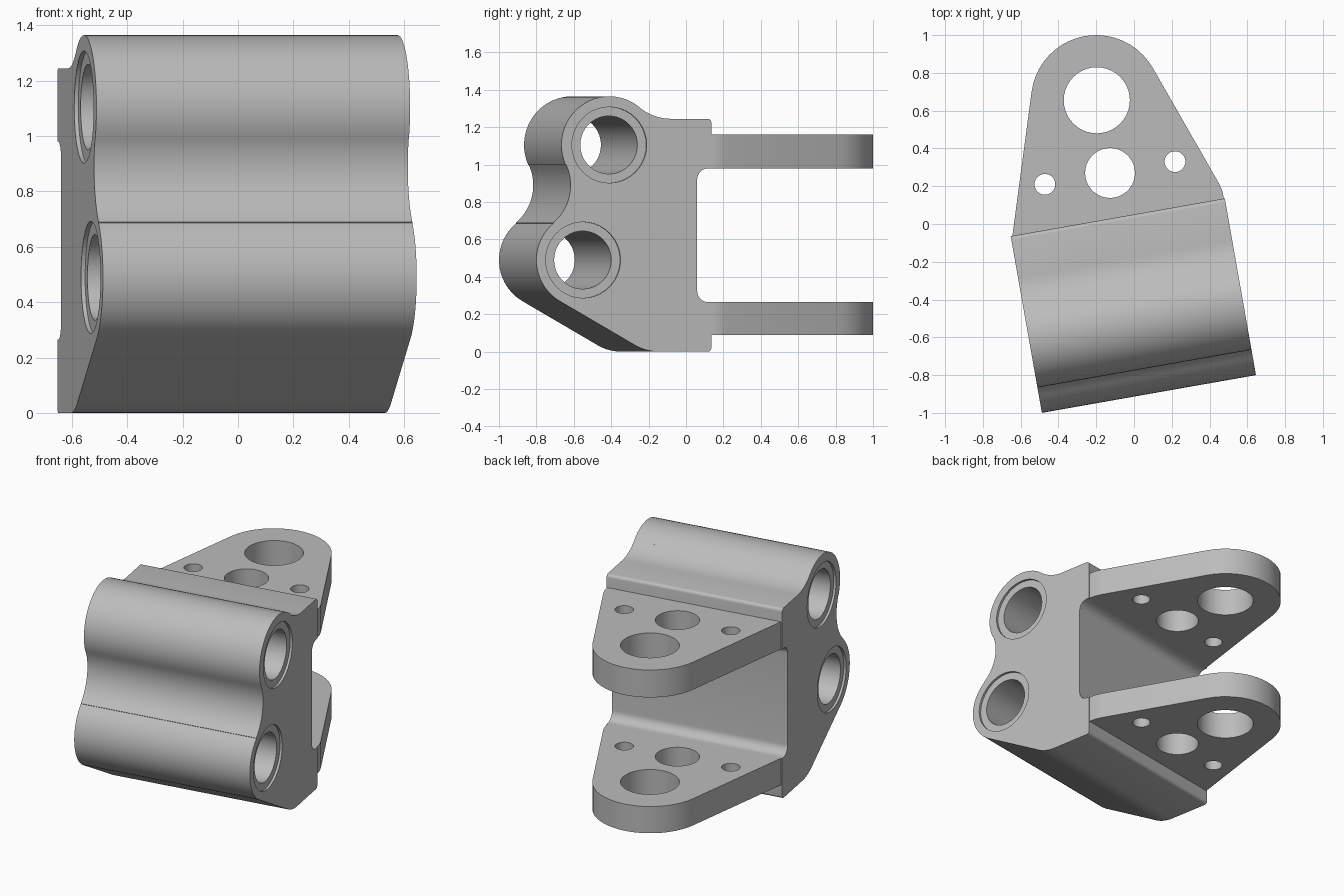
import bpy, bmesh
from math import sin, cos, radians, pi
from mathutils import Matrix, Vector

cube = bpy.data.objects.get("Cube")
if cube:
    bpy.data.objects.remove(cube)

grey = bpy.data.materials.new("machined grey")
grey.use_nodes = True
COLOUR = (0.5, 0.5, 0.5, 1)
grey.diffuse_color = COLOUR
grey.node_tree.nodes["Principled BSDF"].inputs["Base Color"].default_value = COLOUR


def arc(cx, cy, r, start, end, n=12):
    angles = [radians(start + (end - start) * i / n) for i in range(n + 1)]
    return [(cx + r * cos(a), cy + r * sin(a)) for a in angles]


def prism(name, outline, low, high, matrix=Matrix()):
    """Extrude a 2D outline along local z, then place it with a matrix."""
    bm = bmesh.new()
    face = bm.faces.new([bm.verts.new((x, y, low)) for x, y in outline])
    top = bmesh.ops.extrude_face_region(bm, geom=[face])["geom"]
    verts = [v for v in top if isinstance(v, bmesh.types.BMVert)]
    bmesh.ops.translate(bm, verts=verts, vec=(0, 0, high - low))
    bmesh.ops.transform(bm, matrix=matrix, verts=bm.verts)
    bmesh.ops.recalc_face_normals(bm, faces=bm.faces)
    mesh = bpy.data.meshes.new(name)
    bm.to_mesh(mesh)
    bm.free()
    mesh.materials.append(grey)
    obj = bpy.data.objects.new(name, mesh)
    bpy.context.collection.objects.link(obj)
    return obj


def activate(obj):
    bpy.ops.object.select_all(action="DESELECT")
    obj.select_set(True)
    bpy.context.view_layer.objects.active = obj


def drill(obj, x, y, r, low, high, matrix=Matrix()):
    cutter = prism("cutter", arc(x, y, r, 0, 351, 39), low, high, matrix)
    cutter.hide_render = True
    mod = obj.modifiers.new("hole", "BOOLEAN")
    mod.operation, mod.solver, mod.object = "DIFFERENCE", "EXACT", cutter
    activate(obj)
    bpy.ops.object.modifier_apply(modifier=mod.name)
    bpy.data.objects.remove(cutter)


def finish(obj):
    activate(obj)
    bpy.ops.object.shade_smooth_by_angle(angle=radians(28))


# Barrel body: profile in depth and height, swept across and turned 10 degrees
across = Matrix(((0, 0, 1, 0), (1, 0, 0, 0), (0, 1, 0, 0), (0, 0, 0, 1)))
turned = Matrix.Rotation(radians(10), 4, "Z") @ across
LEFT, RIGHT, BACK, R = 0.497, -0.654, 0.05, 0.26
profile = (
    arc(BACK - 0.02, 0.02, 0.02, 0, -90, 4)
    + arc(-0.235, R, R, 270, 240, 8)            # underside
    + arc(-0.646, 0.49, 0.254, 240, 129.4, 18)  # lower barrel
    + arc(-0.974, 0.89, R, -50.6, 24.6, 14)     # waist
    + arc(-0.504, 1.105, R, 204.6, 50.3, 24)    # upper barrel
    + arc(-0.172, 1.505, R, 230.3, 270, 8)      # top sweep
    + arc(BACK - 0.02, 1.225, 0.02, 90, 0, 4)
    + [(BACK, 0.98)]
    + arc(0.033, 0.92, 0.06, 90, 180, 8)        # recess between the lugs
    + arc(0.033, 0.325, 0.06, 180, 270, 8)
    + [(BACK, 0.265)]
)
body = prism("barrel_body", profile, RIGHT, LEFT, turned)
for depth, height in ((-0.646, 0.49), (-0.504, 1.105)):
    drill(body, depth, height, 0.155, RIGHT - 0.1, LEFT + 0.1, turned)
    drill(body, depth, height, 0.203, LEFT - 0.015, LEFT + 0.1, turned)
    drill(body, depth, height, 0.203, RIGHT - 0.1, RIGHT + 0.015, turned)
finish(body)

# Two identical drilled lugs
plate = (
    [(-0.645, -0.07), (0.478, 0.115), (0.475, 0.14), (0.466, 0.18), (0.447, 0.22)]
    + arc(-0.2, 0.655, 0.345, 30, 172, 20)
)
holes = ((-0.197, 0.655, 0.175), (-0.127, 0.27, 0.132),
         (0.217, 0.33, 0.055), (-0.472, 0.21, 0.055))
for name, low, high in (("lower_lug", 0.09, 0.265), ("upper_lug", 0.98, 1.16)):
    lug = prism(name, plate, low, high)
    for x, y, r in holes:
        drill(lug, x, y, r, low - 0.1, high + 0.1)
    finish(lug)
